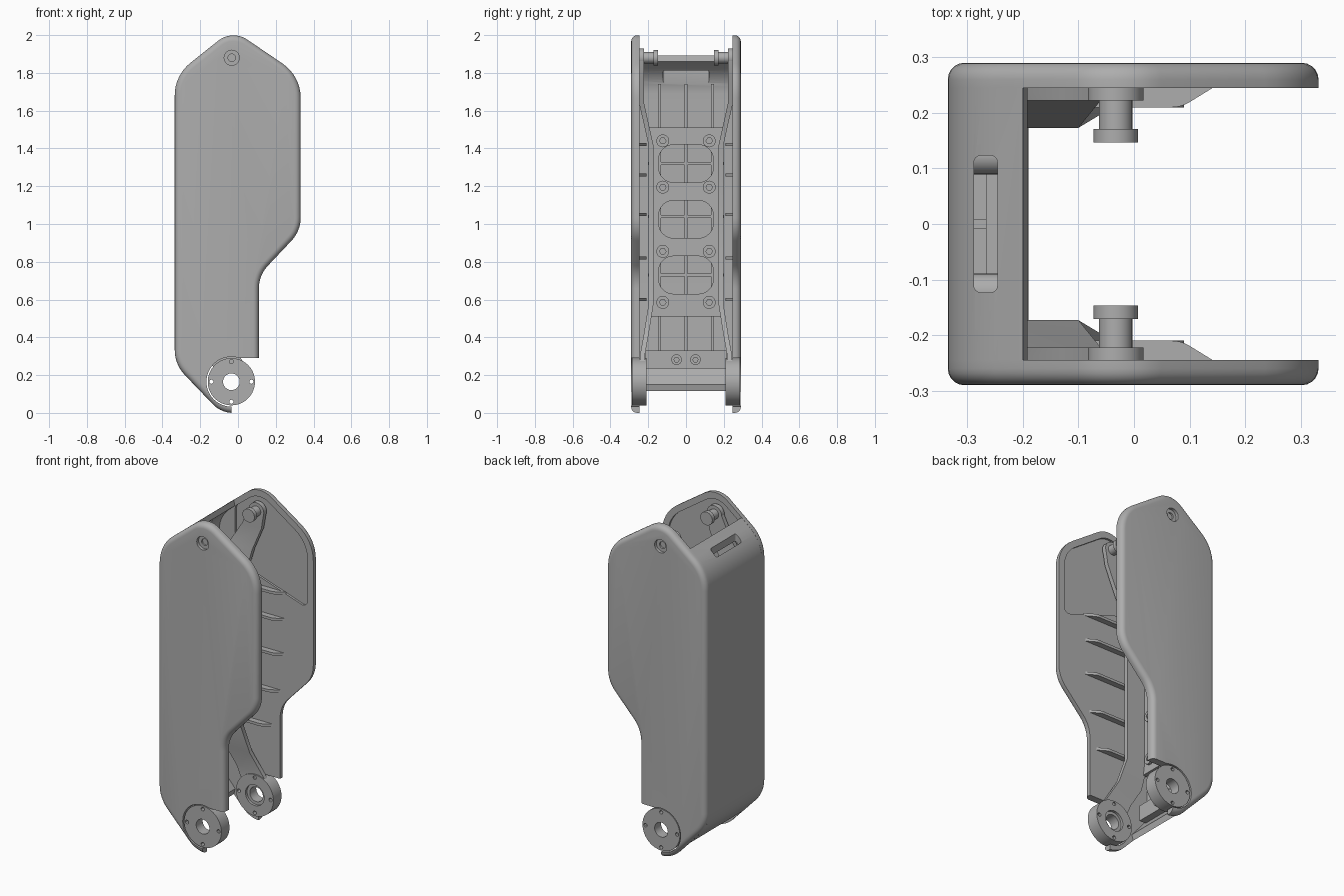
import bpy, bmesh, math
from mathutils import Vector

if "Cube" in bpy.data.objects:
    bpy.data.objects.remove(bpy.data.objects["Cube"], do_unlink=True)

grey = bpy.data.materials.new("satin_grey")
grey.use_nodes = True
grey.diffuse_color = (0.42, 0.42, 0.42, 1)
grey.node_tree.nodes["Principled BSDF"].inputs["Base Color"].default_value = grey.diffuse_color


def fillet(corners, steps=8):
    """Round each (u, v, radius) corner of a closed outline."""
    out = []
    for i, (u, v, r) in enumerate(corners):
        p = Vector((u, v))
        if not r:
            out.append(p)
            continue
        a = (Vector(corners[i - 1][:2]) - p).normalized()
        b = (Vector(corners[(i + 1) % len(corners)][:2]) - p).normalized()
        half = a.angle(b) / 2
        centre = p + (a + b).normalized() * (r / math.sin(half))
        t = r / math.tan(half)
        start, end = p + a * t - centre, p + b * t - centre
        sweep = start.angle(end)
        for k in range(steps + 1):
            f = k / steps
            out.append(centre + (start * math.sin((1 - f) * sweep)
                                 + end * math.sin(f * sweep)) / math.sin(sweep))
    return out


def circle(u, v, r, n=48):
    return [Vector((u + r * math.cos(math.tau * i / n), v + r * math.sin(math.tau * i / n)))
            for i in range(n)]


def box(u0, u1, v0, v1, r=0):
    return fillet([(u0, v0, r), (u1, v0, r), (u1, v1, r), (u0, v1, r)])


def finish(name, bm):
    bmesh.ops.recalc_face_normals(bm, faces=bm.faces)
    mesh = bpy.data.meshes.new(name)
    bm.to_mesh(mesh)
    bm.free()
    mesh.materials.append(grey)
    ob = bpy.data.objects.new(name, mesh)
    bpy.context.collection.objects.link(ob)
    return ob


def prism(name, pts, lo, hi, axis="y", rounding=0):
    """Extrude an outline along an axis, optionally rounding the far rim."""
    place = {"x": lambda p, t: (t, p.x, p.y),
             "y": lambda p, t: (p.x, t, p.y),
             "z": lambda p, t: (p.x, p.y, t)}[axis]
    bm = bmesh.new()
    near = [bm.verts.new(place(p, lo)) for p in pts]
    far = [bm.verts.new(place(p, hi)) for p in pts]
    bm.faces.new(near)
    cap = bm.faces.new(far)
    for i in range(len(pts)):
        bm.faces.new((near[i - 1], near[i], far[i], far[i - 1]))
    if rounding:
        bmesh.ops.recalc_face_normals(bm, faces=bm.faces)
        bmesh.ops.bevel(bm, geom=list(cap.edges), offset=rounding, segments=5,
                        profile=0.5, affect="EDGES")
    return finish(name, bm)


def activate(ob):
    bpy.ops.object.select_all(action="DESELECT")
    ob.select_set(True)
    bpy.context.view_layer.objects.active = ob


def cut(ob, *cutter_args, **kw):
    """Subtract a prism from an object."""
    cutter = prism("cutter", *cutter_args, **kw)
    cutter.hide_render = True
    mod = ob.modifiers.new("cut", "BOOLEAN")
    mod.operation, mod.solver, mod.object = "DIFFERENCE", "EXACT", cutter
    activate(ob)
    bpy.ops.object.modifier_apply(modifier=mod.name)
    bpy.data.objects.remove(cutter, do_unlink=True)


def mirror(ob):
    mod = ob.modifiers.new("mirror", "MIRROR")
    mod.use_axis = (False, True, False)
    mod.use_mirror_merge = False
    activate(ob)
    bpy.ops.object.modifier_apply(modifier=mod.name)


HUB = (-0.035, 0.165)
BOLT = (-0.033, 1.88)

# Side plates with rounded outer rim
plate = prism("side_plates", fillet([
    (-0.335, 0.257, 0.19), (-0.09, 0, 0.15), (0.11, 0, 0), (0.11, 0.728, 0.18),
    (0.332, 0.963, 0.18), (0.332, 1.784, 0.22), (-0.03, 2.03, 0.13),
    (-0.335, 1.787, 0.22)]), 0.245, 0.29, rounding=0.03)
cut(plate, box(-0.035, 0.3, -0.1, 0.29), 0.1, 0.4)
cut(plate, circle(*HUB, 0.132), 0.1, 0.4)
cut(plate, circle(*BOLT, 0.04), 0.272, 0.4)
cut(plate, circle(*BOLT, 0.02), 0.1, 0.4)
# Shallow pocket inside the top of each plate
cut(plate, fillet([(-0.19, 1.53, 0.03), (0.292, 1.37, 0.03), (0.292, 1.765, 0.18),
                   (-0.03, 1.985, 0.11), (-0.19, 1.86, 0.03)]), 0.2, 0.258)
mirror(plate)

# Back skin with a slot through its sloping top
skin = prism("back_skin", fillet([
    (-0.2, 0.115, 0), (-0.335, 0.257, 0.19), (-0.335, 1.787, 0.22), (-0.2, 1.893, 0),
    (-0.192, 1.86, 0), (-0.297, 1.77, 0.18), (-0.297, 0.275, 0.15), (-0.19, 0.15, 0)]),
    -0.262, 0.262)
cut(skin, box(-0.288, -0.246, -0.123, 0.123, 0.012), 1.72, 1.99, axis="z")

# Stiffening ribs on the inside of the back skin
for y in (-0.14, 0, 0.14):
    prism("back_rib", box(y - 0.008, y + 0.008, 0.3, 1.74), -0.31, -0.265, "x")
for z in (0.73, 1.04, 1.32):
    prism("back_cross_rib", box(-0.2, 0.2, z - 0.008, z + 0.008), -0.31, -0.265, "x")

# Inner frame plate with rounded windows
frame = prism("frame_plate", box(-0.195, 0.195, 0.51, 1.51), -0.245, -0.22, "x")
for z in (0.73, 1.025, 1.32):
    cut(frame, box(-0.145, 0.145, z - 0.1, z + 0.1, 0.08), -0.4, 0, axis="x")


def screw_boss(name, y, z, r):
    boss = prism(name, circle(y, z, r, 24), -0.31, -0.205, "x")
    cut(boss, circle(y, z, r * 0.5, 6), -0.225, 0, axis="x")


for z in (0.585, 0.855, 1.195, 1.44):
    for y in (-0.123, 0.123):
        screw_boss("frame_screw", y, z, 0.034)

# Lower crossbar with two screws
prism("lower_crossbar", box(-0.215, 0.215, 0.235, 0.33), -0.3, -0.22, "x")
for y in (-0.05, 0.05):
    screw_boss("crossbar_screw", y, 0.282, 0.028)

# Bent arms running from the hubs up to the top bolts: z, y, back x, front x
rows = [(0.24, 0.217, -0.13, 0.05), (0.31, 0.217, -0.16, 0.0), (0.42, 0.197, -0.22, -0.06),
        (0.57, 0.173, -0.24, -0.1), (1.42, 0.173, -0.24, -0.1), (1.64, 0.222, -0.22, -0.06),
        (1.78, 0.222, -0.13, 0.0), (1.88, 0.222, -0.083, 0.017)]
bm = bmesh.new()
rings = [[bm.verts.new(c) for c in ((a, y, z), (b, y, z), (b, y + 0.026, z), (a, y + 0.026, z))]
         for z, y, a, b in rows]
for low, high in zip(rings, rings[1:]):
    for i in range(4):
        bm.faces.new((low[i - 1], low[i], high[i], high[i - 1]))
bm.faces.new(rings[0])
bm.faces.new(rings[-1])
mirror(finish("frame_arms", bm))
mirror(prism("arm_ends", circle(*BOLT, 0.05), 0.222, 0.25))

# Hub discs with bore and four screw holes
hub = prism("hub_discs", circle(*HUB, 0.125, 64), 0.21, 0.287)
cut(hub, circle(*HUB, 0.044), 0.1, 0.4)
cut(hub, circle(*HUB, 0.062), 0.1, 0.225)
for i in range(4):
    a = i * math.pi / 2
    cut(hub, circle(HUB[0] + 0.106 * math.cos(a), HUB[1] + 0.106 * math.sin(a), 0.011, 12), 0.1, 0.4)
mirror(hub)

# Top bolts pointing inward
mirror(prism("bolt_shanks", circle(*BOLT, 0.03), 0.16, 0.262))
mirror(prism("bolt_heads", circle(*BOLT, 0.04), 0.147, 0.171))

# Tapered ribs on the inside of the side plates
for z, front in ((0.6, 0.07), (0.82, 0.12), (1.05, 0.15), (1.26, 0.15), (1.42, 0.15)):
    mirror(prism("side_ribs", fillet([(-0.31, 0.25, 0), (-0.31, 0.21, 0),
                                      (front - 0.065, 0.21, 0.06), (front, 0.25, 0)]),
                 z - 0.008, z + 0.008, "z"))

# Smooth shading with crisp edges
for ob in [o for o in bpy.context.scene.objects if o.type == "MESH"]:
    activate(ob)
    bpy.ops.object.shade_smooth_by_angle(angle=math.radians(30))
